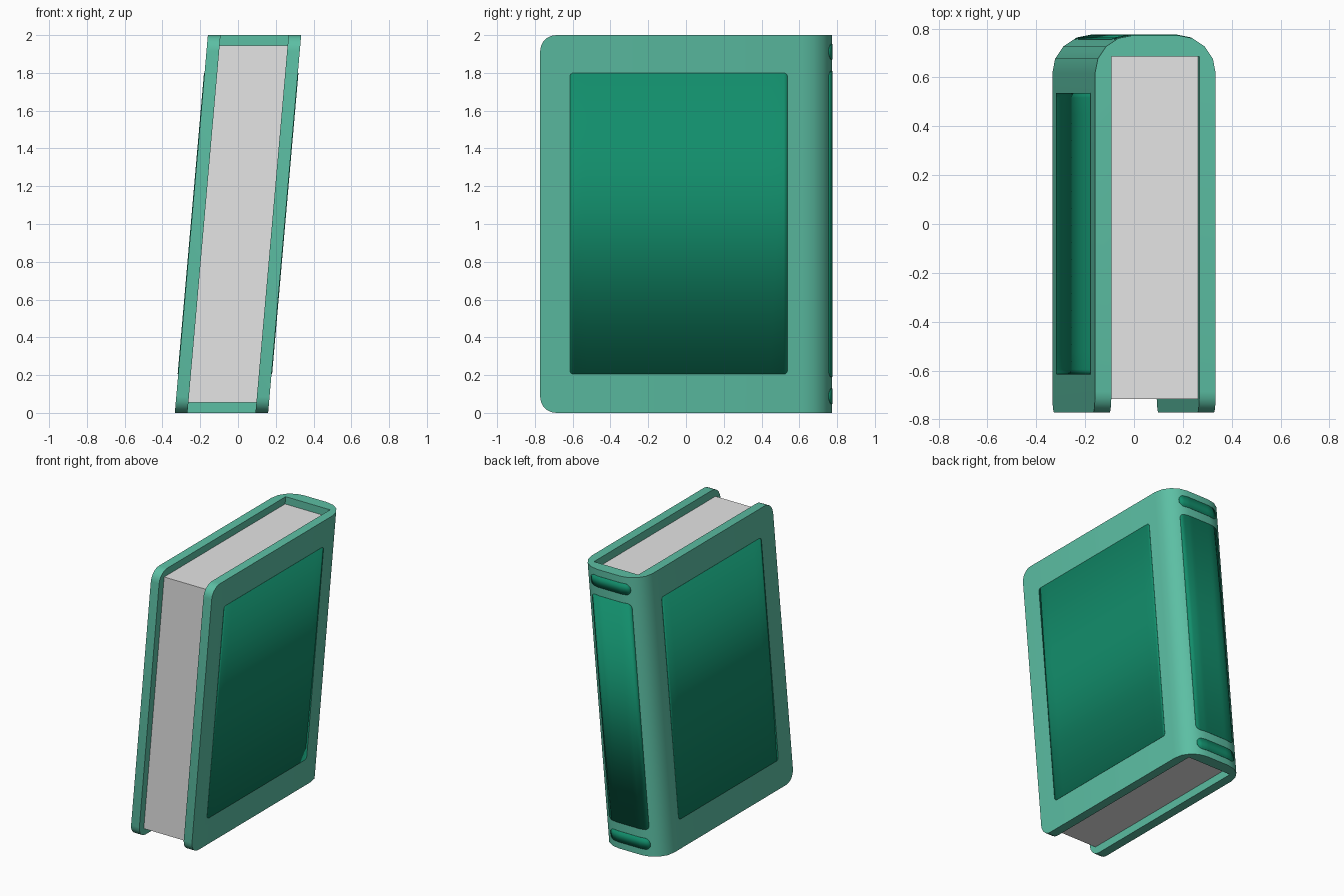
import bpy, bmesh, math

if "Cube" in bpy.data.objects:
    bpy.data.objects.remove(bpy.data.objects["Cube"])

HALF_W, HALF_D, HEIGHT = 0.247, 0.772, 2.0   # cover half width, half depth, height
INNER, R = 0.18, 0.155                       # inner half width, spine corner radius
LEAN = 0.0875                                # sideways lean per unit of height


def material(name, color):
    m = bpy.data.materials.new(name)
    m.diffuse_color = (*color, 1)
    m.use_nodes = True
    m.node_tree.nodes["Principled BSDF"].inputs["Base Color"].default_value = m.diffuse_color
    return m


teal = material("cover teal", (0.107, 0.52, 0.37))
green = material("panel dark green", (0.006, 0.27, 0.148))
paper = material("paper grey", (0.78, 0.78, 0.78))


def finish(bm, name, mat, smooth=False):
    """Lean the part sideways and turn it into an object."""
    bmesh.ops.recalc_face_normals(bm, faces=bm.faces)
    for v in bm.verts:
        v.co.x += LEAN * (v.co.z - HEIGHT / 2)
    me = bpy.data.meshes.new(name)
    bm.to_mesh(me)
    bm.free()
    me.materials.append(mat)
    ob = bpy.data.objects.new(name, me)
    bpy.context.collection.objects.link(ob)
    if smooth:
        bpy.ops.object.select_all(action='DESELECT')
        ob.select_set(True)
        bpy.context.view_layer.objects.active = ob
        bpy.ops.object.shade_smooth_by_angle(angle=math.radians(32))
    return ob


def extrude_profile(pts, z0, z1):
    bm = bmesh.new()
    face = bm.faces.new([bm.verts.new((x, y, z0)) for x, y in pts])
    ext = bmesh.ops.extrude_face_region(bm, geom=[face], use_keep_orig=True)
    for g in ext["geom"]:
        if isinstance(g, bmesh.types.BMVert):
            g.co.z = z1
    return bm


# Cover: U-shaped section with a rounded spine
arc = [(HALF_W - R + R * math.cos(i * math.pi / 8), HALF_D - R + R * math.sin(i * math.pi / 8))
       for i in range(5)]
right_half = [(INNER, 0.685), (INNER, -HALF_D), (HALF_W, -HALF_D)] + arc
profile = right_half + [(-x, y) for x, y in reversed(right_half)]
bm = extrude_profile(profile, 0, HEIGHT)

# Rounded fore-edge corners of both boards
corners = [e for e in bm.edges
           if all(v.co.y < -HALF_D + 0.01 for v in e.verts)
           and abs(e.verts[0].co.z - e.verts[1].co.z) < 1e-4]
bmesh.ops.bevel(bm, geom=corners, offset=0.085, segments=5, profile=0.5, affect='EDGES')
finish(bm, "cover", teal, True)

# Page block
P = INNER + 0.001
bm = extrude_profile([(-P, -0.717), (P, -0.717), (P, 0.686), (-P, 0.686)], 0.055, 1.945)
finish(bm, "pages", paper)


def spine_y(x):
    """Depth of the spine surface at sideways position x."""
    x = abs(x)
    for (xa, ya), (xb, yb) in zip(arc, arc[1:]):
        if xb <= x <= xa:
            return yb + (ya - yb) * (x - xb) / (xa - xb)
    return HALF_D


def panel(name, u0, u1, z0, z1, r, place):
    """Thin rounded-rectangle plate; place(u) gives its (x, y)."""
    n = 6
    ease = [r * (1 - math.cos(i * math.pi / 2 / n)) for i in range(n + 1)]
    us = [u0 + e for e in ease]
    us += [u0 + r + (u1 - u0 - 2 * r) * i / 16 for i in range(1, 16)]
    us += [u1 - e for e in reversed(ease)]
    bm = bmesh.new()
    cols = []
    for u in us:
        d = max(0, r - min(u - u0, u1 - u))
        cut = r - math.sqrt(max(0, r * r - d * d)) if d else 0
        cut = min(cut, (z1 - z0) / 2 - 0.001)
        x, y = place(u)
        cols.append([bm.verts.new((x, y, z)) for z in (z0 + cut, z1 - cut)])
    for a, b in zip(cols, cols[1:]):
        bm.faces.new((a[0], b[0], b[1], a[1]))
    ob = finish(bm, name, green, True)
    mod = ob.modifiers.new("thickness", 'SOLIDIFY')
    mod.thickness = 0.006
    mod.offset = 0


# Board panels, one on each side
for side, label in ((1, "right"), (-1, "left")):
    panel(label + "_board_panel", -0.615, 0.537, 0.205, 1.8, 0.02,
          lambda y, s=side: (s * HALF_W, y))

# Spine panels: tall middle, small bands at top and bottom
for label, z0, z1, r in (("middle", 0.19, 1.81, 0.03),
                         ("top", 1.872, 1.952, 0.035),
                         ("bottom", 0.048, 0.128, 0.035)):
    panel("spine_panel_" + label, -0.16, 0.16, z0, z1, r,
          lambda x: (x, spine_y(x)))
